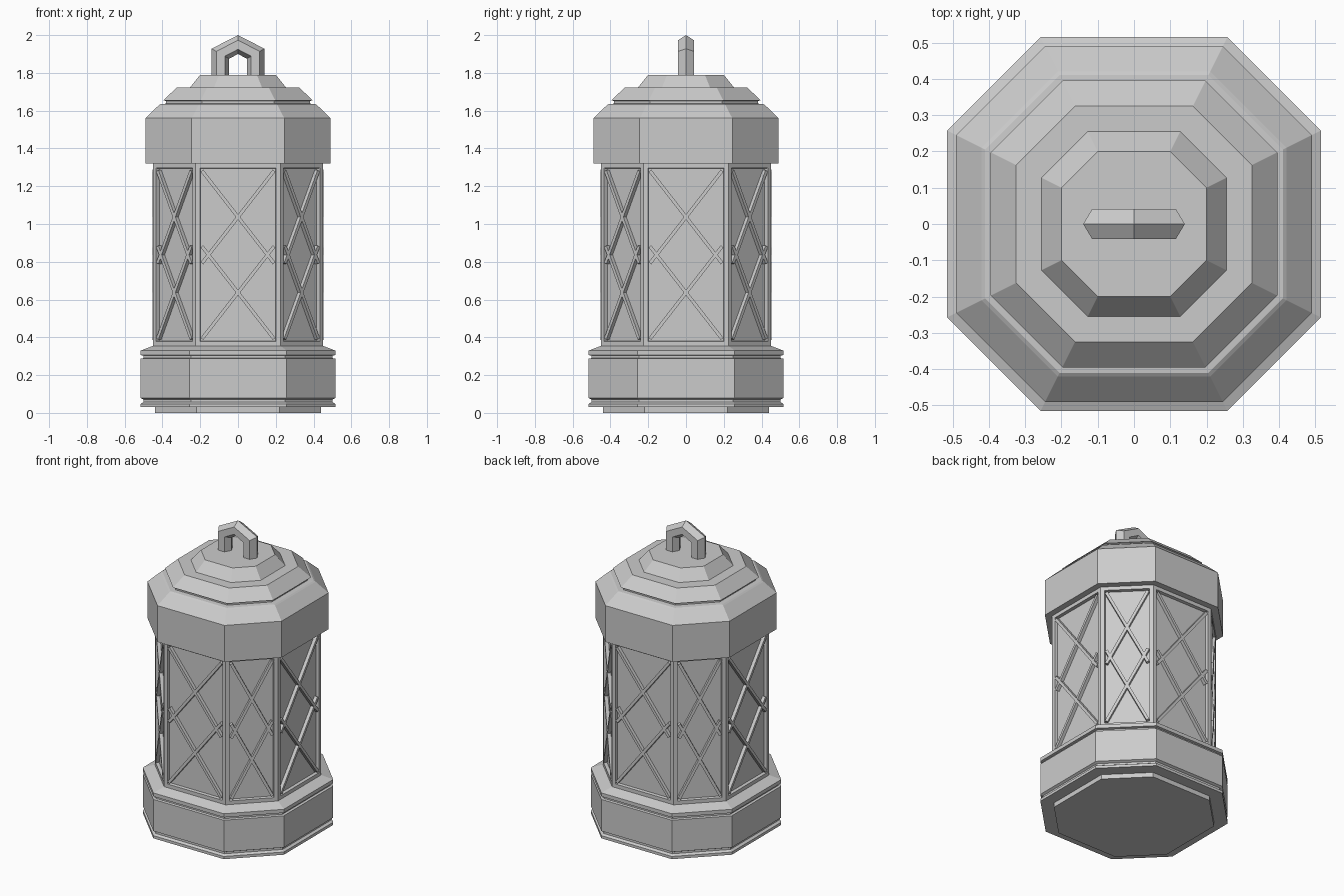
import bpy, bmesh, math
from mathutils import Vector, Matrix

if "Cube" in bpy.data.objects:
    bpy.data.objects.remove(bpy.data.objects["Cube"])


def finish(bm, name):
    bmesh.ops.recalc_face_normals(bm, faces=bm.faces)
    me = bpy.data.meshes.new(name)
    bm.to_mesh(me)
    bm.free()
    ob = bpy.data.objects.new(name, me)
    bpy.context.collection.objects.link(ob)
    return ob


def octagon(a):
    h = a / 2
    return [(a, -h), (a, h), (h, a), (-h, a), (-a, h), (-a, -h), (-h, -a), (h, -a)]


def skin(bm, rings):
    """Join rings of points with quads and close both ends; return side faces."""
    vs = [[bm.verts.new(p) for p in ring] for ring in rings]
    n = len(vs[0])
    sides = [bm.faces.new((r[i], r[(i + 1) % n], s[(i + 1) % n], s[i]))
             for r, s in zip(vs, vs[1:]) for i in range(n)]
    bm.faces.new(vs[0][::-1])
    bm.faces.new(vs[-1])
    return sides


def stack(name, profile):
    """Octagonal solid from (apothem, z) pairs."""
    bm = bmesh.new()
    skin(bm, [[(x, y, z) for x, y in octagon(a)] for a, z in profile])
    return finish(bm, name)


# Grooved base
stack("base", [(.44, 0), (.44, .03), (.515, .03), (.515, .048), (.5, .058), (.5, .07),
               (.515, .078), (.515, .287), (.5, .29), (.5, .303), (.515, .306),
               (.515, .33), (.45, .355)])

# Stepped lid
stack("lid", [(.49, 1.32), (.49, 1.56), (.42, 1.628), (.41, 1.635), (.38, 1.637), (.38, 1.65),
              (.395, 1.655), (.325, 1.722), (.255, 1.722), (.2, 1.79)])

# Body with a recessed window on each side
A, Z0, Z1 = .45, .355, 1.32
bm = bmesh.new()
sides = skin(bm, [[(x, y, z) for x, y in octagon(A)] for z in (Z0, Z1)])
bmesh.ops.recalc_face_normals(bm, faces=bm.faces)
bmesh.ops.inset_individual(bm, faces=sides, thickness=.034)
bmesh.ops.inset_individual(bm, faces=sides, thickness=.004, depth=-.02)
finish(bm, "window_frame")

# Crossed lattice bars, two crosses in each window
bm = bmesh.new()
pts = [Vector((x, y, 0)) for x, y in octagon(A)]
for i, p in enumerate(pts):
    q = pts[(i + 1) % 8]
    along = (q - p).normalized()
    out = Vector((along.y, -along.x, 0))
    half = (q - p).length / 2 - .034
    for zc in (1.037, .637):
        for s in (-1, 1):
            d = (along * half * s + Vector((0, 0, .245))) * 2
            length, d = d.length, d.normalized()
            side = out.cross(d)
            c = (p + q) / 2 - out * .009 + Vector((0, 0, zc))
            rot = Matrix((d, side, out)).transposed().to_4x4()
            m = Matrix.Translation(c) @ rot @ Matrix.Diagonal((length, .018, .022, 1))
            bmesh.ops.create_cube(bm, size=1, matrix=m)
finish(bm, "window_lattice")

# Peaked carrying loop with a six-sided section
bm = bmesh.new()
section = [(.14, 0), (.115, .042), (.07, .042), (.047, 0), (.07, -.042), (.115, -.042)]
rings = []
for sx, z_foot in ((-1, 1), (-1, 0), (0, 0), (1, 0), (1, 1)):
    ring = []
    for r, y in section:
        t = (r - .047) / .093
        z = 1.78 if z_foot else (1.875 + .053 * t if sx else 1.9 + .1 * t)
        ring.append((sx * r, y, z))
    rings.append(ring)
skin(bm, rings)
finish(bm, "carrying_loop")
